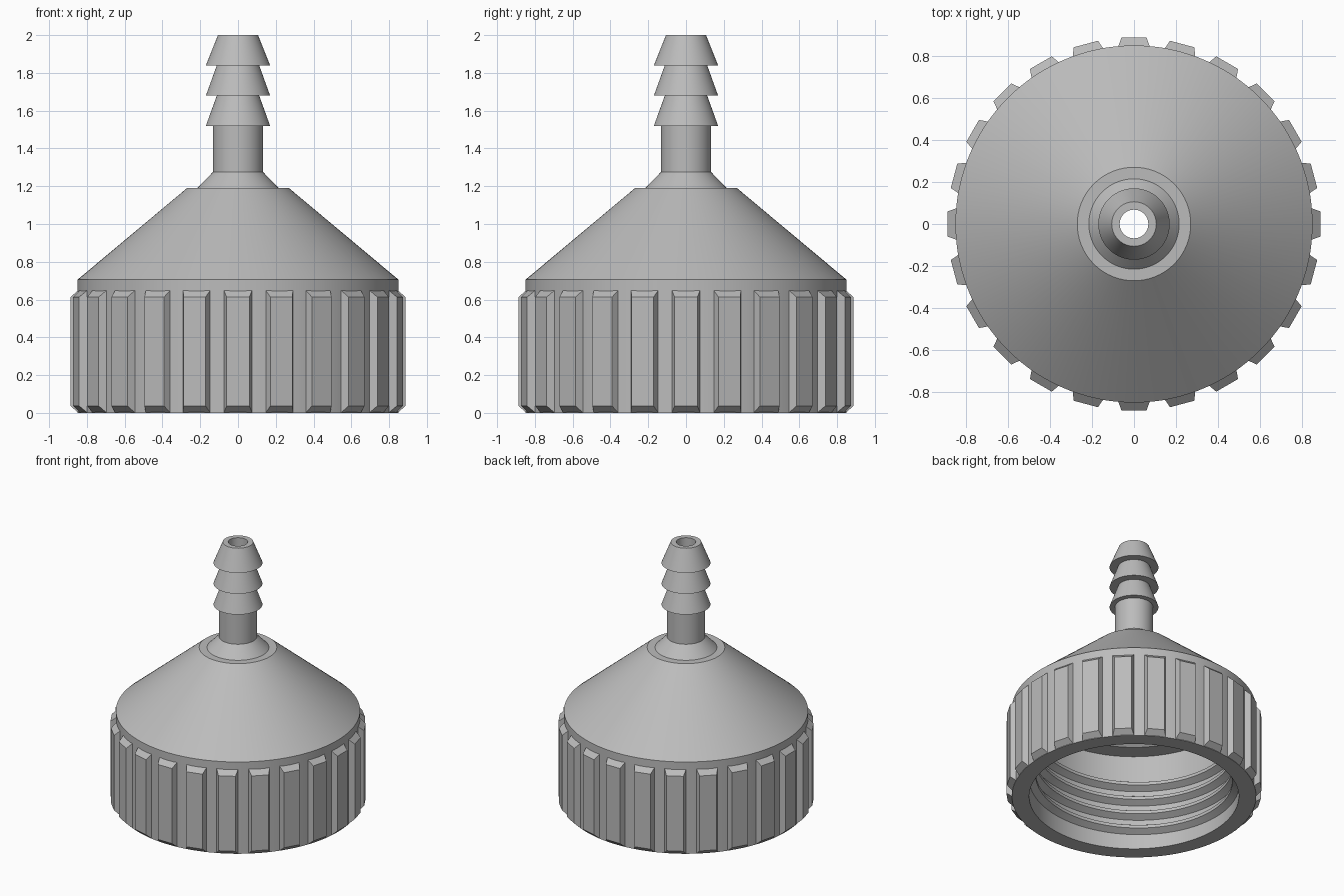
import bpy, bmesh, math
from mathutils import Matrix

cube = bpy.data.objects.get("Cube")
if cube:
    bpy.data.objects.remove(cube, do_unlink=True)

grey = bpy.data.materials.new("plastic grey")
grey.use_nodes = True
colour = (0.5, 0.5, 0.5, 1)
grey.diffuse_color = colour
grey.node_tree.nodes["Principled BSDF"].inputs["Base Color"].default_value = colour

SEGMENTS = 120


def finish(name, bm, smooth=True):
    bmesh.ops.recalc_face_normals(bm, faces=bm.faces)
    mesh = bpy.data.meshes.new(name)
    bm.to_mesh(mesh)
    bm.free()
    mesh.materials.append(grey)
    obj = bpy.data.objects.new(name, mesh)
    bpy.context.collection.objects.link(obj)
    if smooth:
        bpy.ops.object.select_all(action='DESELECT')
        obj.select_set(True)
        bpy.context.view_layer.objects.active = obj
        bpy.ops.object.shade_smooth_by_angle(angle=math.radians(25))
    return obj


def bridge(bm, rings):
    """Join consecutive closed rings of vertices with quads."""
    for a, b in zip(rings, rings[1:]):
        for i in range(len(a)):
            j = (i + 1) % len(a)
            bm.faces.new((a[i], a[j], b[j], b[i]))


def lathe(name, profile):
    """Revolve a closed (radius, z) outline about the z axis."""
    bm = bmesh.new()
    rings = []
    for s in range(SEGMENTS):
        t = 2 * math.pi * s / SEGMENTS
        rings.append([bm.verts.new((r * math.cos(t), r * math.sin(t), z)) for r, z in profile])
    bridge(bm, rings + rings[:1])
    return finish(name, bm)


# Cap, cone and barbed hose stem as one hollow turned body
outside = [(0.85, 0), (0.85, 0.705), (0.27, 1.19), (0.215, 1.19), (0.133, 1.275), (0.133, 1.52)]
for i in range(3):
    base = 1.52 + 0.16 * i
    outside += [(0.17, base), (0.106, base + 0.16)]
    if i < 2:
        outside[-1] = (0.112, base + 0.16)
bore = [(0.068, 2.0), (0.068, 1.13), (0.6, 0.74), (0.73, 0.74), (0.73, 0)]
lathe("adapter_body", outside + bore)

# Internal screw thread: a ridge swept along a helix, fading in and out
TURNS, PITCH, START = 4.3, 0.115, 0.08
bm = bmesh.new()
steps = int(TURNS * SEGMENTS)
rings = []
for s in range(steps + 1):
    t = 2 * math.pi * s / SEGMENTS
    z = START + PITCH * s / SEGMENTS
    fade = min(1, s / 10, (steps - s) / 10)
    crest = 0.729 - 0.045 * fade
    section = [(0.74, -0.045), (crest, -0.012), (crest, 0.012), (0.74, 0.045)]
    rings.append([bm.verts.new((r * math.cos(t), r * math.sin(t), z + dz)) for r, dz in section])
bridge(bm, rings)
bm.faces.new(rings[0])
bm.faces.new(rings[-1])
finish("internal_thread", bm)

# Grip ribs: 24 tapered blocks around the cap
bm = bmesh.new()
for k in range(24):
    turn = Matrix.Rotation(math.radians(15 * k), 3, 'Z')
    rings = []
    for r, half, low, high in ((0.845, 0.075, 0, 0.65), (0.887, 0.06, 0.037, 0.613)):
        corners = ((-half, low), (half, low), (half, high), (-half, high))
        rings.append([bm.verts.new(turn @ Matrix.Translation((r, y, z)).translation) for y, z in corners])
    bridge(bm, rings)
    for ring in rings:
        bm.faces.new(ring)
finish("grip_ribs", bm, smooth=False)
